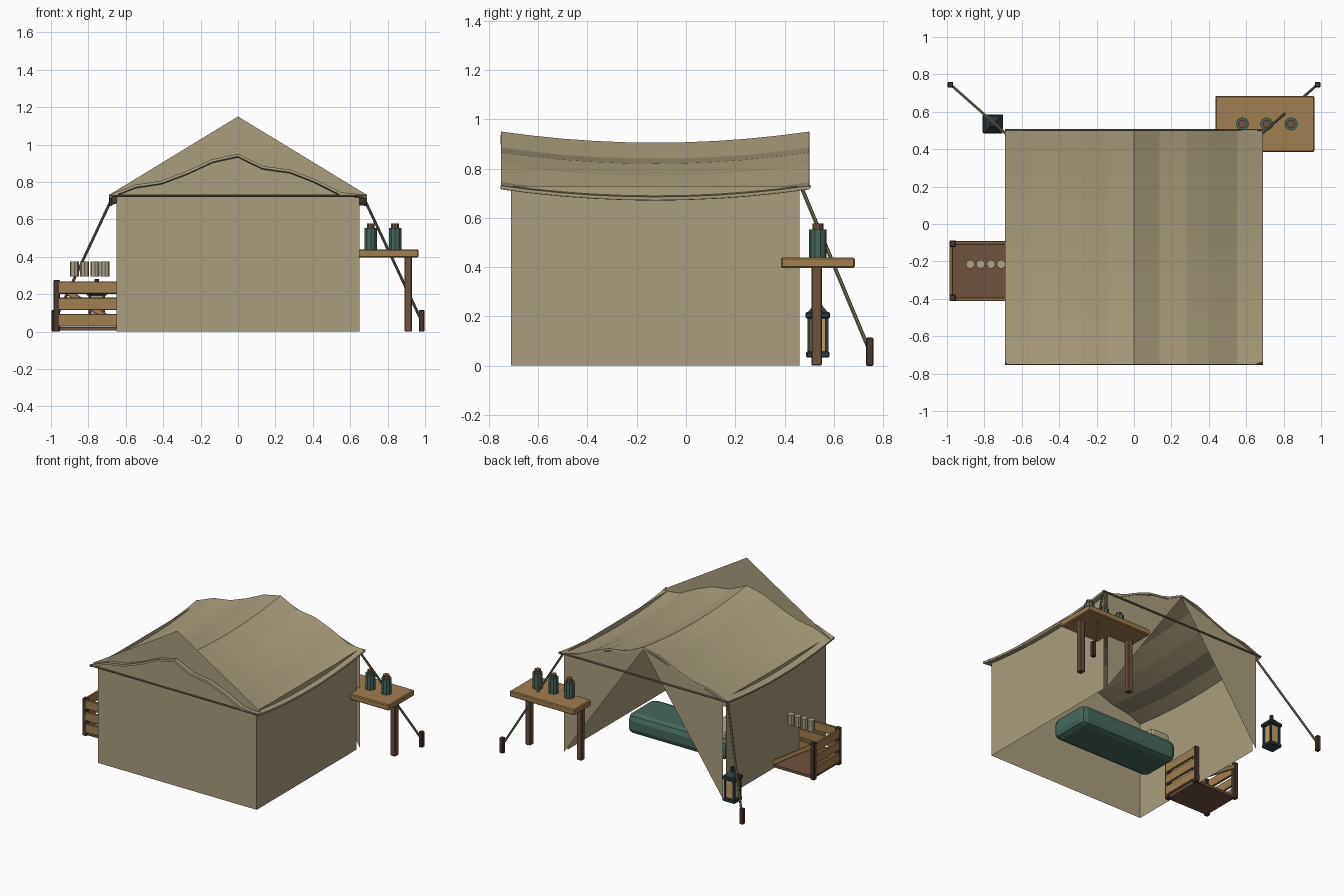
import bpy, bmesh, math
from mathutils import Vector

if "Cube" in bpy.data.objects:
    bpy.data.objects.remove(bpy.data.objects["Cube"])


def mat(name, r, g, b):
    lin = [(c / 255 / 12.92) if c < 10 else ((c / 255 + 0.055) / 1.055) ** 2.4 for c in (r, g, b)]
    m = bpy.data.materials.new(name)
    m.diffuse_color = (*lin, 1)
    m.use_nodes = True
    m.node_tree.nodes["Principled BSDF"].inputs["Base Color"].default_value = m.diffuse_color
    return m


CANVAS = mat("canvas", 170, 157, 126)
WOOD = mat("light wood", 160, 126, 82)
BROWN = mat("brown wood", 112, 82, 63)
DARK = mat("dark wood", 76, 54, 46)
GREEN = mat("bottle green", 72, 102, 90)
BED = mat("bedroll green", 70, 104, 94)
IRON = mat("lantern iron", 46, 60, 64)
GLASS = mat("lantern glass", 190, 158, 108)
ROPE = mat("rope", 116, 108, 84)
TIN = mat("pale tin", 176, 164, 136)


def mesh(name, verts, faces, m):
    me = bpy.data.meshes.new(name)
    me.from_pydata(verts, [], faces)
    ob = bpy.data.objects.new(name, me)
    bpy.context.collection.objects.link(ob)
    me.materials.append(m)
    return ob


def box(name, c, s, m, bevel=0.0, seg=1):
    bm = bmesh.new()
    bmesh.ops.create_cube(bm, size=1)
    for v in bm.verts:
        v.co = Vector((v.co.x * s[0], v.co.y * s[1], v.co.z * s[2]))
    if bevel:
        bmesh.ops.bevel(bm, geom=bm.edges[:], offset=bevel, segments=seg, affect='EDGES', profile=0.5)
    me = bpy.data.meshes.new(name)
    bm.to_mesh(me)
    bm.free()
    me.materials.append(m)
    ob = bpy.data.objects.new(name, me)
    ob.location = c
    bpy.context.collection.objects.link(ob)
    return ob


def rod(name, a, b, r, m, n=8, r2=None):
    a, b = Vector(a), Vector(b)
    bm = bmesh.new()
    bmesh.ops.create_cone(bm, cap_ends=True, segments=n, radius1=r,
                          radius2=r if r2 is None else r2, depth=(b - a).length)
    me = bpy.data.meshes.new(name)
    bm.to_mesh(me)
    bm.free()
    me.materials.append(m)
    ob = bpy.data.objects.new(name, me)
    ob.location = (a + b) / 2
    ob.rotation_euler = (b - a).to_track_quat('Z', 'Y').to_euler()
    bpy.context.collection.objects.link(ob)
    return ob


# Tent walls: thin sheets, the front gable stands above the roof
WX, Y0, Y1, TOP = 0.65, -0.71, 0.46, 0.73
mesh("front_wall", [(-WX, Y0, 0), (WX, Y0, 0), (WX, Y0, TOP), (-WX, Y0, TOP)], [(0, 1, 2, 3)], CANVAS)
mesh("front_gable", [(-0.69, Y0, TOP), (0.69, Y0, TOP), (0, Y0, 1.15)], [(0, 1, 2)], CANVAS)
for s, side in ((-1, "left"), (1, "right")):
    f = (0, 1, 2, 3) if s > 0 else (3, 2, 1, 0)
    mesh(side + "_wall", [(s * WX, Y0, 0), (s * WX, Y1, 0), (s * WX, Y1, TOP), (s * WX, Y0, TOP)], [f], CANVAS)
    # Door flaps at the back, drawn to the sides
    f = (0, 1, 2) if s > 0 else (2, 1, 0)
    mesh(side + "_door_flap", [(s * WX, 0.497, 0), (0, 0.497, 0.935), (s * WX, 0.497, 0.725)][::-1],
         [f[::-1]], CANVAS)

# Sagging cloth roof
profile = [(-0.69, .73), (-0.55, .785), (-0.415, .805), (-0.28, .855), (-0.14, .92), (0, .95),
           (0.135, .885), (0.28, .865), (0.41, .815), (0.55, .745), (0.69, .73)]
N = 10


def sag(t):
    return -0.045 * (1 - (2 * t - 1) ** 2)


rv = [(x, -0.75 + 1.25 * j / N, z + sag(j / N)) for j in range(N + 1) for x, z in profile]
P = len(profile)
rf = [(j * P + i, j * P + i + 1, (j + 1) * P + i + 1, (j + 1) * P + i) for j in range(N) for i in range(P - 1)]
roof = mesh("roof", rv, rf, CANVAS)
mod = roof.modifiers.new("thickness", 'SOLIDIFY')
mod.thickness = 0.014
mod.offset = -1

# Rolled eave hems and end bars
for s, side in ((-1, "left"), (1, "right")):
    cu = bpy.data.curves.new(side + "_eave_hem", 'CURVE')
    cu.dimensions = '3D'
    cu.bevel_depth = 0.009
    cu.bevel_resolution = 1
    cu.use_fill_caps = True
    sp = cu.splines.new('POLY')
    sp.points.add(N)
    for j in range(N + 1):
        sp.points[j].co = (s * 0.682, -0.75 + 1.25 * j / N, 0.723 + sag(j / N), 1)
    cu.materials.append(CANVAS)
    bpy.context.collection.objects.link(bpy.data.objects.new(side + "_eave_hem", cu))
for y, end in ((-0.747, "front"), (0.5, "back")):
    rod(end + "_eave_bar", (-0.69, y, 0.727), (0.69, y, 0.727), 0.007, ROPE)

# Guy ropes and stakes
for s, side in ((-1, "left"), (1, "right")):
    rod(side + "_guy_rope", (s * 0.67, 0.47, 0.72), (s * 0.98, 0.745, 0.06), 0.008, ROPE, 6)
    box(side + "_stake", (s * 0.982, 0.745, 0.057), (0.03, 0.03, 0.115), DARK, 0.004)

# Side table with bottles
box("table_top", (0.70, 0.535, 0.418), (0.53, 0.3, 0.043), WOOD, 0.006)
for x in (0.49, 0.91):
    box("table_leg", (x, 0.53, 0.2), (0.04, 0.042, 0.4), BROWN, 0.004)
for x in (0.58, 0.71, 0.84):
    rod("bottle", (x, 0.535, 0.44), (x, 0.535, 0.553), 0.035, GREEN, 10)
    rod("bottle_cap", (x, 0.535, 0.55), (x, 0.535, 0.577), 0.022, BROWN, 10)

# Lantern
lx, ly = -0.755, 0.535
box("lantern_base", (lx, ly, 0.045), (0.1, 0.095, 0.025), IRON, 0.005)
box("lantern_lid", (lx, ly, 0.205), (0.11, 0.1, 0.025), IRON, 0.005)
box("lantern_glass", (lx, ly, 0.125), (0.062, 0.058, 0.14), GLASS)
hat = rod("lantern_hat", (lx, ly, 0.215), (lx, ly, 0.25), 0.06, IRON, 4, 0.018)
hat.rotation_euler = (0, 0, math.pi / 4)
rod("lantern_knob", (lx, ly, 0.248), (lx, ly, 0.28), 0.013, IRON, 8)
for sx in (-1, 1):
    for sy in (-1, 1):
        box("lantern_post", (lx + sx * 0.038, ly + sy * 0.036, 0.125), (0.013, 0.013, 0.14), IRON)

# Slatted crate, open at the back with a diagonal brace
cx0, cx1, cy0, cy1 = -0.97, -0.63, -0.395, -0.105
mx, my = (cx0 + cx1) / 2, (cy0 + cy1) / 2
box("crate_floor", (mx, my, 0.015), (0.34, 0.3, 0.02), BROWN)
for x in (cx0, cx1):
    for y in (cy0, cy1):
        box("crate_post", (x, y, 0.138), (0.034, 0.034, 0.276), DARK, 0.004)
for z in (0.06, 0.148, 0.235):
    box("crate_front_slat", (mx, cy0 - 0.008, z), (0.345, 0.018, 0.066), WOOD, 0.003)
    for x in (cx0 - 0.008, cx1 + 0.008):
        box("crate_side_slat", (x, my, z), (0.018, 0.3, 0.066), WOOD, 0.003)
brace = box("crate_brace", (mx, cy1 + 0.005, 0.14), (0.40, 0.02, 0.032), WOOD, 0.003)
brace.rotation_euler = (0, math.radians(33), 0)

# Row of tins over the crate
for i in range(4):
    x = -0.875 + 0.055 * i
    rod("tin", (x, -0.215, 0.295), (x, -0.215, 0.375), 0.024, TIN, 8)

# Bedroll and pillow inside the tent
box("bedroll", (0.06, -0.13, 0.08), (0.82, 0.32, 0.15), BED, 0.045, 2)
box("pillow", (-0.24, -0.13, 0.18), (0.16, 0.24, 0.07), TIN, 0.02, 2)
